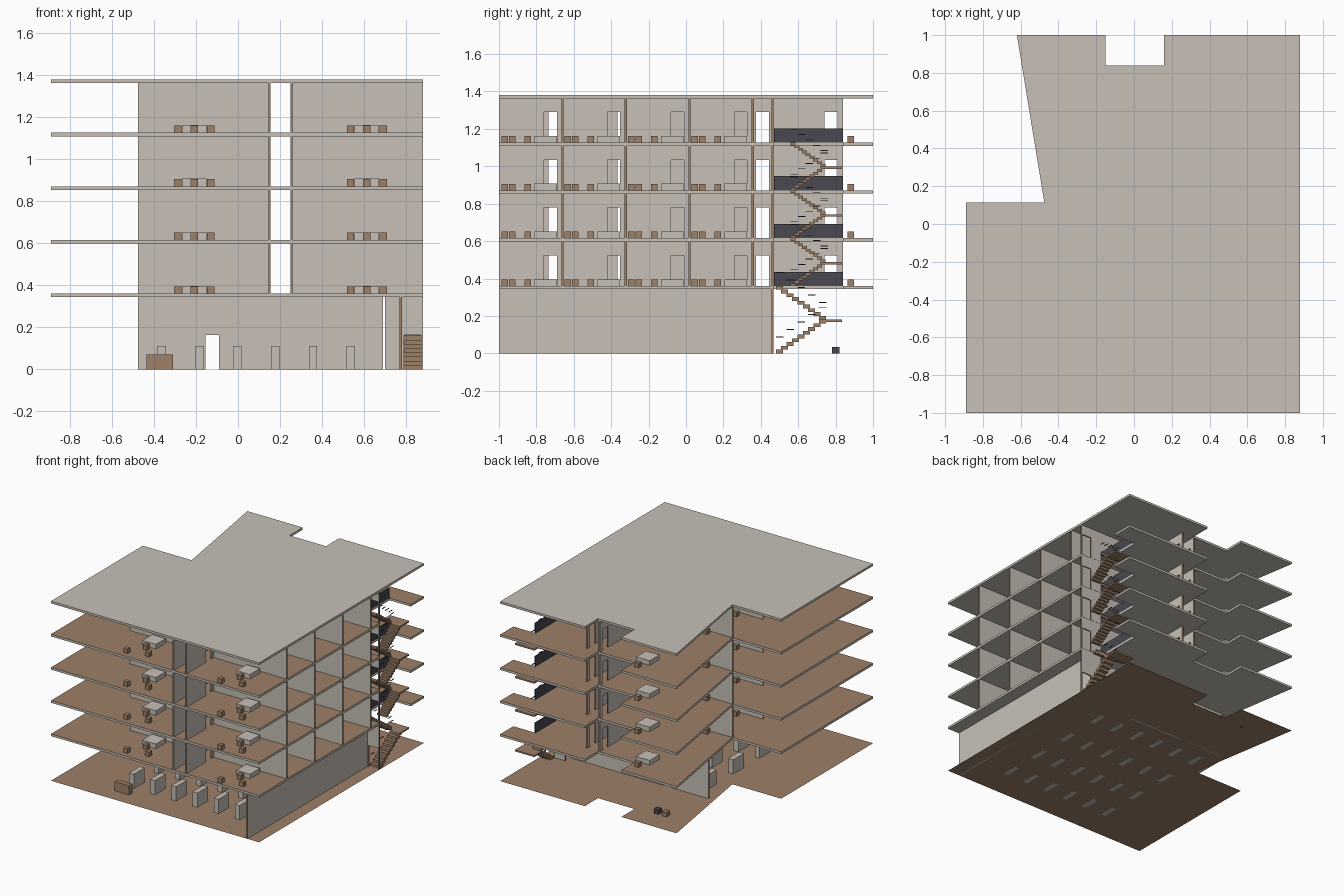
import bpy, bmesh
from mathutils import Matrix

if "Cube" in bpy.data.objects:
    bpy.data.objects.remove(bpy.data.objects["Cube"], do_unlink=True)


def material(name, rgb):
    m = bpy.data.materials.new(name)
    m.use_nodes = True
    color = (*rgb, 1)
    m.diffuse_color = color
    m.node_tree.nodes["Principled BSDF"].inputs["Base Color"].default_value = color
    return m


BEIGE = material("warm grey plaster", (0.57, 0.53, 0.47))
BROWN = material("brown wood", (0.34, 0.22, 0.14))
DARK = material("dark slate", (0.065, 0.065, 0.08))


def finish(name, bm, mats):
    mesh = bpy.data.meshes.new(name)
    bm.to_mesh(mesh)
    bm.free()
    for m in mats:
        mesh.materials.append(m)
    ob = bpy.data.objects.new(name, mesh)
    bpy.context.collection.objects.link(ob)
    return ob


def add_box(bm, x0, x1, y0, y1, z0, z1):
    size = Matrix.Diagonal((x1 - x0, y1 - y0, z1 - z0, 1))
    centre = Matrix.Translation(((x0 + x1) / 2, (y0 + y1) / 2, (z0 + z1) / 2))
    return bmesh.ops.create_cube(bm, size=1, matrix=centre @ size)["verts"]


def boxes(name, specs, mat):
    bm = bmesh.new()
    for s in specs:
        add_box(bm, *s)
    return finish(name, bm, [mat])


def block(x, y, z, w, d, h):
    return (x - w / 2, x + w / 2, y - d / 2, y + d / 2, z, z + h)


THICK = 0.011
DOOR = 0.163


def wall(name, axis, pos, start, end, z0, z1, doors=()):
    """Straight wall along axis 0 (x) or 1 (y); exposed ends are brown."""
    bm = bmesh.new()
    spans, at = [], start
    for d0, d1 in sorted(doors):
        spans += [(at, d0, z0), (d0, d1, z0 + DOOR)]
        at = d1
    spans.append((at, end, z0))
    for a, b, low in spans:
        across = (pos - THICK / 2, pos + THICK / 2)
        add_box(bm, *((a, b) + across if axis == 0 else across + (a, b)), low, z1)
    bm.normal_update()
    for f in bm.faces:
        f.material_index = int(abs(f.normal[axis]) > 0.5)
    return finish(name, bm, [BEIGE, BROWN])


def plate(name, outline, z, height, mats):
    """Flat outline, thickened when height is given; the top takes the last material."""
    bm = bmesh.new()
    face = bm.faces.new([bm.verts.new((x, y, z)) for x, y in outline])
    if height:
        ext = bmesh.ops.extrude_face_region(bm, geom=[face])["geom"]
        bmesh.ops.translate(bm, vec=(0, 0, height),
                            verts=[v for v in ext if isinstance(v, bmesh.types.BMVert)])
        bmesh.ops.recalc_face_normals(bm, faces=bm.faces)
    bm.normal_update()
    for f in bm.faces:
        f.material_index = len(mats) - 1 if f.normal.z > 0.5 else 0
    return finish(name, bm, mats)


# Plan outline, with an optional stairwell cut into the right edge
BACK = [(0.88, 1), (0.16, 1), (0.16, 0.84), (-0.15, 0.84), (-0.15, 1),
        (-0.62, 1), (-0.475, 0.115), (-0.89, 0.115), (-0.89, -1), (0.88, -1)]
STAIRWELL = [(0.88, 0.467), (0.70, 0.467), (0.70, 0.84), (0.88, 0.84)]
SLAB = 0.017
LEVELS = [0.343, 0.599, 0.854, 1.109]
ROOF = 1.363

plate("ground", BACK, 0, 0, [BROWN])
plate("roof", BACK, ROOF, SLAB, [BEIGE])

# Ground floor walls and furniture
wall("ground_side_wall", 1, 0.775, -1, 0.46, 0, LEVELS[0])
wall("ground_back_wall", 0, 0.40, -0.475, 0.69, 0, LEVELS[0], [(-0.155, -0.09)])
wall("ground_stair_wall", 0, 0.463, 0.70, 0.88, 0, LEVELS[0], [(0.79, 0.87)])
boxes("ground_cabinets",
      [block(-0.363 + 0.18 * i, y, -0.001, 0.04, 0.13, 0.111)
       for i in range(6) for y in (-0.71, -0.41, -0.09, 0.24)], BEIGE)
boxes("reception_desk", [block(-0.372, -0.86, 0, 0.125, 0.04, 0.07)], BROWN)
boxes("outdoor_seat", [block(-0.39, 0.80, 0, 0.04, 0.04, 0.035)], BROWN)
boxes("outdoor_bin", [block(-0.32, 0.80, 0, 0.04, 0.04, 0.035)], DARK)


def stairs(name, z0, z1, near):
    """Two parallel flights with a landing between them and loose rail pieces."""
    steps, rails = [], []
    n, far, half = 9, 0.74, (z1 - z0) / 2
    run, rise = (far - near) / n, half / n
    for i in range(n):
        y, z = near + run * i, z0 + rise * i
        steps.append((0.79, 0.87, y, y + run * 1.3, z, z + rise))
        steps.append((0.705, 0.78, y, y + run * 1.3, z1 - rise * (i + 1), z1 - rise * i))
        if i % 2 == 0:
            rails.append((0.79, 0.795, y, y + 0.04, z + 0.085, z + 0.089))
            top = z1 - rise * i + 0.07
            if top < ROOF:
                rails.append((0.775, 0.78, y, y + 0.04, top, top + 0.004))
    steps.append((0.705, 0.87, far, 0.835, z0 + half - 0.012, z0 + half))
    boxes(name + "_steps", steps, BROWN)
    boxes(name + "_rails", rails, DARK)


stairs("ground_stairs", 0, LEVELS[0] + SLAB, 0.48)

# Upper floors
RIGHT_WALLS = [-0.66, -0.322, 0.018, 0.357]
LEFT_WALLS = [-0.63, -0.26, 0.11]
LEFT_X, RIGHT_X = -0.208, 0.613
BACK_DOORS = [(0.375, 0.445), (0.74, 0.81)]
for k, z in enumerate(LEVELS):
    tag = f"floor_{k + 1}_"
    floor = z + SLAB
    top = LEVELS[k + 1] if k < 3 else ROOF
    plate(tag + "slab", STAIRWELL + BACK, z, SLAB, [BEIGE, BROWN])

    # Corridor walls with a door to each room
    wall(tag + "corridor_right", 1, 0.255, -1, 0.84, floor, top,
         [(y - 0.098, y - 0.03) for y in RIGHT_WALLS] + BACK_DOORS)
    wall(tag + "corridor_left", 1, 0.15, -1, 0.84, floor, top,
         [(y - 0.105, y - 0.037) for y in LEFT_WALLS] + BACK_DOORS)

    # Room partitions
    for i, y in enumerate(RIGHT_WALLS):
        wall(f"{tag}right_partition_{i + 1}", 0, y, 0.26, 0.88, floor, top)
    for i, y in enumerate(LEFT_WALLS):
        wall(f"{tag}left_partition_{i + 1}", 0, y, -0.475, 0.145, floor, top)
    wall(tag + "stair_wall", 0, 0.463, 0.26, 0.88, floor, top, [(0.79, 0.87)])

    # A table and three stools in every room
    tables, stools = [], []
    rooms = [(RIGHT_X, y) for y in RIGHT_WALLS] + [(LEFT_X, y) for y in LEFT_WALLS]
    for x, y in rooms:
        tables.append(block(x, y - 0.092, floor, 0.115, 0.12, 0.036))
        stools.append(block(x, y - 0.187, floor, 0.035, 0.035, 0.035))
        for s in (-1, 1):
            stools.append(block(x + s * 0.078, y - 0.29 + s * 0.02, floor, 0.035, 0.035, 0.035))
    # Back left terrace set
    tables.append(block(LEFT_X, 0.76, floor, 0.115, 0.12, 0.036))
    for x, y in ((0, 0.88), (-0.078, 0.16), (0.078, 0.20)):
        stools.append(block(LEFT_X + x, y, floor, 0.035, 0.035, 0.035))
    boxes(tag + "tables", tables, BEIGE)
    boxes(tag + "stools", stools, BROWN)

    # Stairwell guard and the stairs to the next floor
    boxes(tag + "guard", [(0.69, 0.70, 0.47, 0.84, floor, floor + 0.076)], DARK)
    if k < 3:
        stairs(tag + "stairs", floor, top + SLAB, 0.56)
